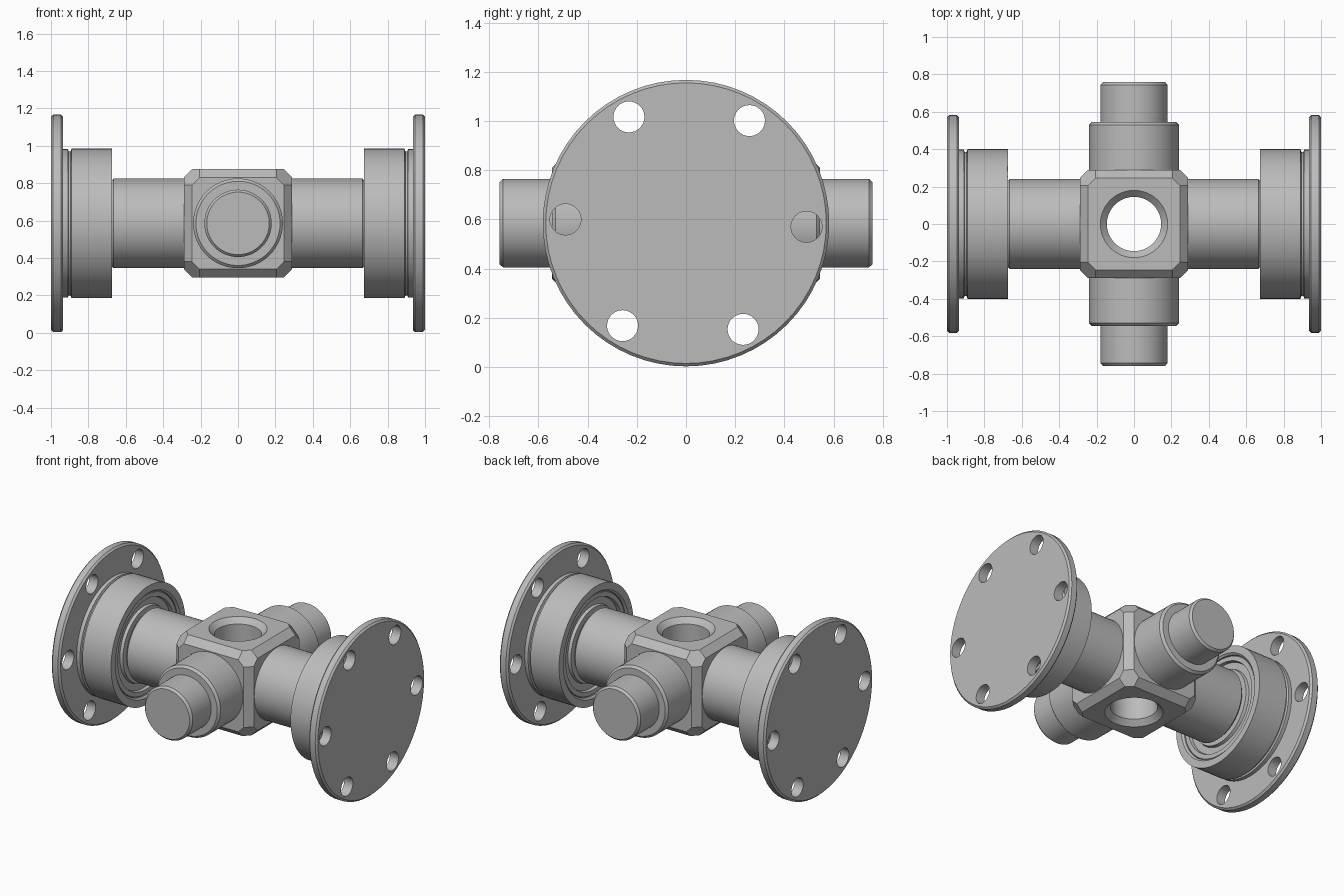
import bpy, bmesh, math
from mathutils import Vector, Matrix

cube = bpy.data.objects.get("Cube")
if cube:
    bpy.data.objects.remove(cube, do_unlink=True)

CENTRE = Vector((0, 0, 0.585))
SEGMENTS = 64

steel = bpy.data.materials.new("grey_steel")
steel.use_nodes = True
steel.diffuse_color = (0.5, 0.5, 0.5, 1)
bsdf = next(n for n in steel.node_tree.nodes if n.type == 'BSDF_PRINCIPLED')
bsdf.inputs["Base Color"].default_value = (0.5, 0.5, 0.5, 1)


def finish(bm, name):
    bmesh.ops.recalc_face_normals(bm, faces=bm.faces)
    mesh = bpy.data.meshes.new(name)
    bm.to_mesh(mesh)
    bm.free()
    mesh.materials.append(steel)
    obj = bpy.data.objects.new(name, mesh)
    bpy.context.collection.objects.link(obj)
    obj.location = CENTRE
    return obj


def activate(obj):
    bpy.ops.object.select_all(action='DESELECT')
    obj.select_set(True)
    bpy.context.view_layer.objects.active = obj


def smooth(obj):
    activate(obj)
    bpy.ops.object.shade_smooth_by_angle(angle=math.radians(25))


def lathe(name, profile, direction, closed=False):
    """Spin (radius, distance) points about an axis through the centre."""
    bm = bmesh.new()
    verts = [bm.verts.new((r, 0, d)) for r, d in profile]
    edges = [bm.edges.new(pair) for pair in zip(verts, verts[1:])]
    if closed:
        edges.append(bm.edges.new((verts[-1], verts[0])))
    bmesh.ops.spin(bm, geom=verts + edges, cent=(0, 0, 0), axis=(0, 0, 1),
                   angle=math.tau, steps=SEGMENTS, use_duplicate=False)
    bmesh.ops.remove_doubles(bm, verts=bm.verts, dist=0.0002)
    turn = Vector(direction).to_track_quat('Z', 'Y').to_matrix()
    bmesh.ops.rotate(bm, verts=bm.verts, cent=(0, 0, 0), matrix=turn)
    return finish(bm, name)


def cut(obj, cutter):
    mod = obj.modifiers.new("cut", 'BOOLEAN')
    mod.operation = 'DIFFERENCE'
    mod.solver = 'EXACT'
    mod.object = cutter
    activate(obj)
    bpy.ops.object.modifier_apply(modifier=mod.name)


# Central block: a cube with bevelled edges and sliced-off corners
bm = bmesh.new()
bmesh.ops.create_cube(bm, size=0.58)
signs = (-1, 0, 1)
normals = [Vector((x, y, z)) for x in signs for y in signs for z in signs]
for n in sorted(normals, key=lambda v: v.length):
    count = sum(abs(c) for c in n)
    if count < 2:
        continue
    reach = 0.535 if count == 2 else 0.74
    result = bmesh.ops.bisect_plane(
        bm, geom=bm.verts[:] + bm.edges[:] + bm.faces[:],
        plane_co=n * reach / count, plane_no=n, clear_outer=True)
    rim = [e for e in result["geom_cut"] if isinstance(e, bmesh.types.BMEdge)]
    bmesh.ops.holes_fill(bm, edges=rim, sides=0)
block = finish(bm, "central_block")

# Countersunk vertical bore
bore = lathe("bore_cutter", [(0, -0.33), (0.22, -0.33), (0.145, -0.255),
                             (0.145, 0.255), (0.22, 0.33), (0, 0.33)], (0, 0, 1))
cut(block, bore)
bpy.data.objects.remove(bore, do_unlink=True)
smooth(block)

# Bolt holes shared by both flanges
bm = bmesh.new()
for i in range(6):
    a = math.radians(60 * i - 1.75)
    place = Matrix.Translation((0, 0.49 * math.cos(a), 0.49 * math.sin(a)))
    bmesh.ops.create_cone(bm, cap_ends=True, segments=32, radius1=0.063,
                          radius2=0.063, depth=2.2,
                          matrix=place @ Matrix.Rotation(math.pi / 2, 4, 'Y'))
bolts = finish(bm, "bolt_cutter")
bolts.hide_render = True

for s, side, end in ((1, "left", "back"), (-1, "right", "front")):
    # Stepped trunnion on the cross axis
    smooth(lathe(end + "_trunnion",
                 [(0, 0.25), (0.24, 0.25), (0.24, 0.53), (0.225, 0.545),
                  (0.18, 0.545), (0.18, 0.743), (0.167, 0.758), (0, 0.758)],
                 (0, s, 0)))
    # Main shaft with a narrower journal inside the bearing
    smooth(lathe(side + "_shaft",
                 [(0, 0.25), (0.24, 0.25), (0.24, 0.665), (0.225, 0.68),
                  (0.18, 0.68), (0.18, 0.88), (0, 0.88)], (s, 0, 0)))
    # Bearing: two races with a sunken shield between them
    smooth(lathe(side + "_bearing",
                 [(0.18, 0.69), (0.25, 0.69), (0.255, 0.71), (0.3, 0.71),
                  (0.305, 0.69), (0.335, 0.69), (0.341, 0.70),
                  (0.341, 0.87), (0.18, 0.87)], (s, 0, 0), closed=True))
    # Bearing housing with a relief groove beside the flange
    smooth(lathe(side + "_housing",
                 [(0, 0.87), (0.34, 0.87), (0.34, 0.687), (0.352, 0.675),
                  (0.4, 0.675), (0.4, 0.89), (0.385, 0.895), (0.385, 0.905),
                  (0.397, 0.91), (0.397, 0.94), (0, 0.94)], (s, 0, 0)))
    # Flange disc
    flange = lathe(side + "_flange",
                   [(0, 0.935), (0.57, 0.935), (0.582, 0.947),
                    (0.582, 0.988), (0.57, 1), (0, 1)], (s, 0, 0))
    cut(flange, bolts)
    smooth(flange)

bpy.data.objects.remove(bolts, do_unlink=True)
